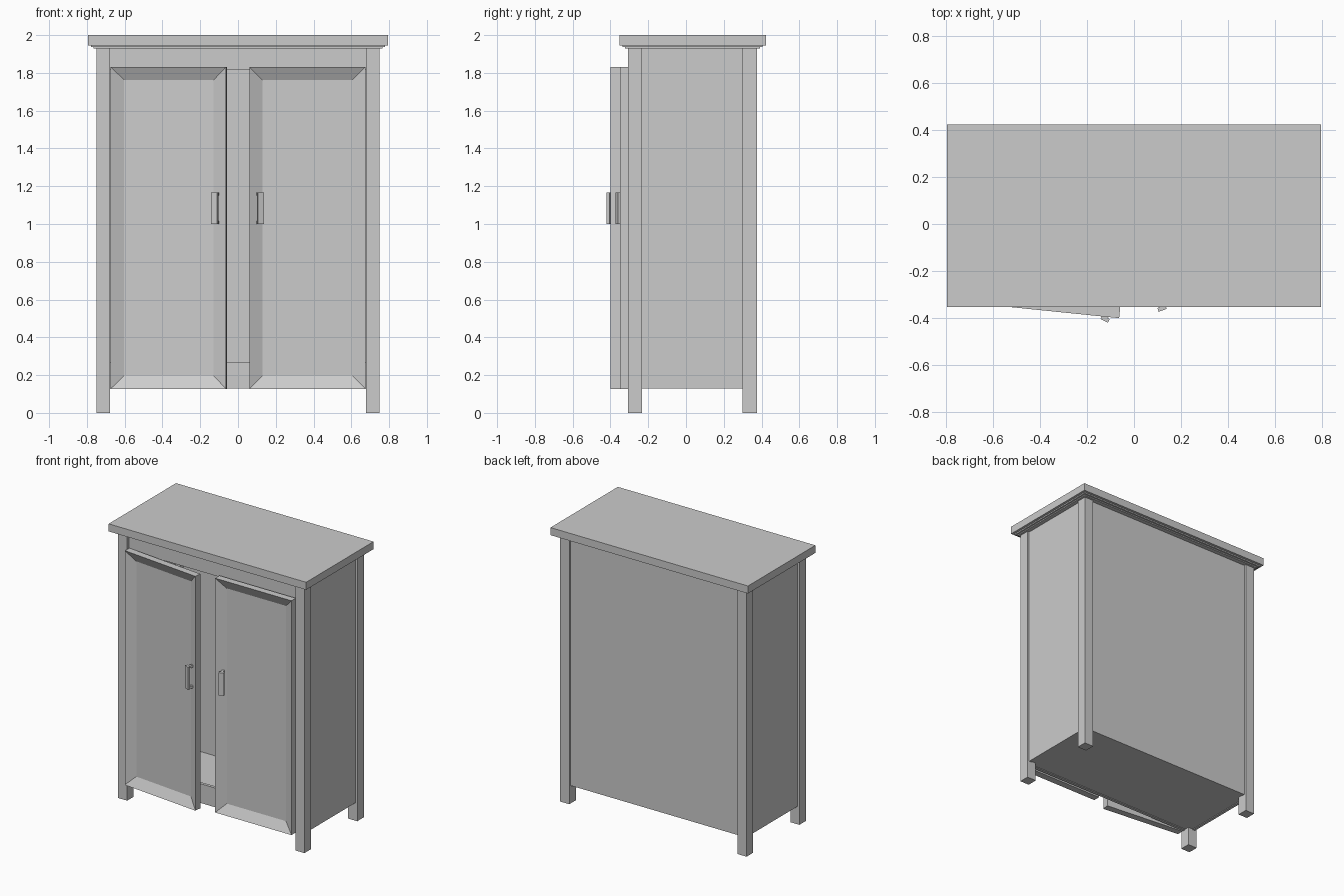
import bpy, bmesh, math
from mathutils import Matrix

if "Cube" in bpy.data.objects:
    bpy.data.objects.remove(bpy.data.objects["Cube"])


def finish(name, bm):
    mesh = bpy.data.meshes.new(name)
    bmesh.ops.recalc_face_normals(bm, faces=bm.faces)
    bm.to_mesh(mesh)
    bm.free()
    obj = bpy.data.objects.new(name, mesh)
    bpy.context.collection.objects.link(obj)
    return obj


def add_box(bm, x, y, z):
    """Add a box given (min, max) on each axis."""
    size = [b - a for a, b in (x, y, z)]
    mid = [(a + b) / 2 for a, b in (x, y, z)]
    m = Matrix.Translation(mid) @ Matrix.Diagonal((*size, 1))
    return bmesh.ops.create_cube(bm, size=1, matrix=m)["verts"]


def box(name, x, y, z):
    bm = bmesh.new()
    add_box(bm, x, y, z)
    return finish(name, bm)


# Overhanging top with two stepped mouldings
box("top_board", (-0.795, 0.795), (-0.352, 0.423), (1.945, 2.0))
box("upper_moulding", (-0.777, 0.777), (-0.335, 0.405), (1.936, 1.945))
box("lower_moulding", (-0.765, 0.765), (-0.322, 0.392), (1.928, 1.936))

# Corner legs and side panels
for side, s in (("left", -1), ("right", 1)):
    xs = sorted((s * 0.677, s * 0.75))
    box(f"{side}_front_leg", xs, (-0.307, -0.232), (0, 1.93))
    box(f"{side}_back_leg", xs, (0.3, 0.375), (0, 1.93))
    box(f"{side}_panel", sorted((s * 0.715, s * 0.735)), (-0.24, 0.31), (0.13, 1.93))

# Carcass: back, floor and front rails
box("back_panel", (-0.69, 0.69), (0.34, 0.36), (0.13, 1.93))
box("floor_board", (-0.715, 0.715), (-0.265, 0.34), (0.135, 0.147))
box("top_rail", (-0.69, 0.69), (-0.287, -0.255), (1.815, 1.93))
box("bottom_rail", (-0.69, 0.69), (-0.287, -0.265), (0.13, 0.27))

# Doors: local origin is the front hinge corner, free edge towards +x * s
W, H, T, Z0 = 0.615, 1.705, 0.05, 0.127


def door(side, s, hinge, angle):
    place = Matrix.Translation((*hinge, Z0)) @ Matrix.Rotation(angle, 4, "Z")
    bm = bmesh.new()
    add_box(bm, sorted((0, s * W)), (0, T), (0, H))
    # dished front panel with sloping borders
    bm.normal_update()
    front = min(bm.faces, key=lambda f: f.calc_center_median().y)
    bmesh.ops.inset_region(bm, faces=[front], thickness=0.098, depth=0)
    bmesh.ops.translate(bm, verts=front.verts, vec=(0, 0.036, 0))
    leaf = finish(f"{side}_door", bm)
    leaf.matrix_world = place

    # pull handle: grip bar on two feet, square to the sloping border
    bm = bmesh.new()
    add_box(bm, (-0.018, 0.018), (0, 0.017), (-0.083, 0.083))
    for z in (-0.075, 0.075):
        add_box(bm, (-0.009, 0.009), (0.017, 0.055), (z - 0.008, z + 0.008))
    grip = finish(f"{side}_handle", bm)
    tilt = Matrix.Rotation(-s * math.radians(20), 4, "Z")
    grip.matrix_world = place @ Matrix.Translation((s * (W - 0.062), -0.018, 1.083 - Z0)) @ tilt


door("left", 1, (-0.675, -0.338), math.radians(-5.8))
door("right", -1, (0.675, -0.349), 0)
